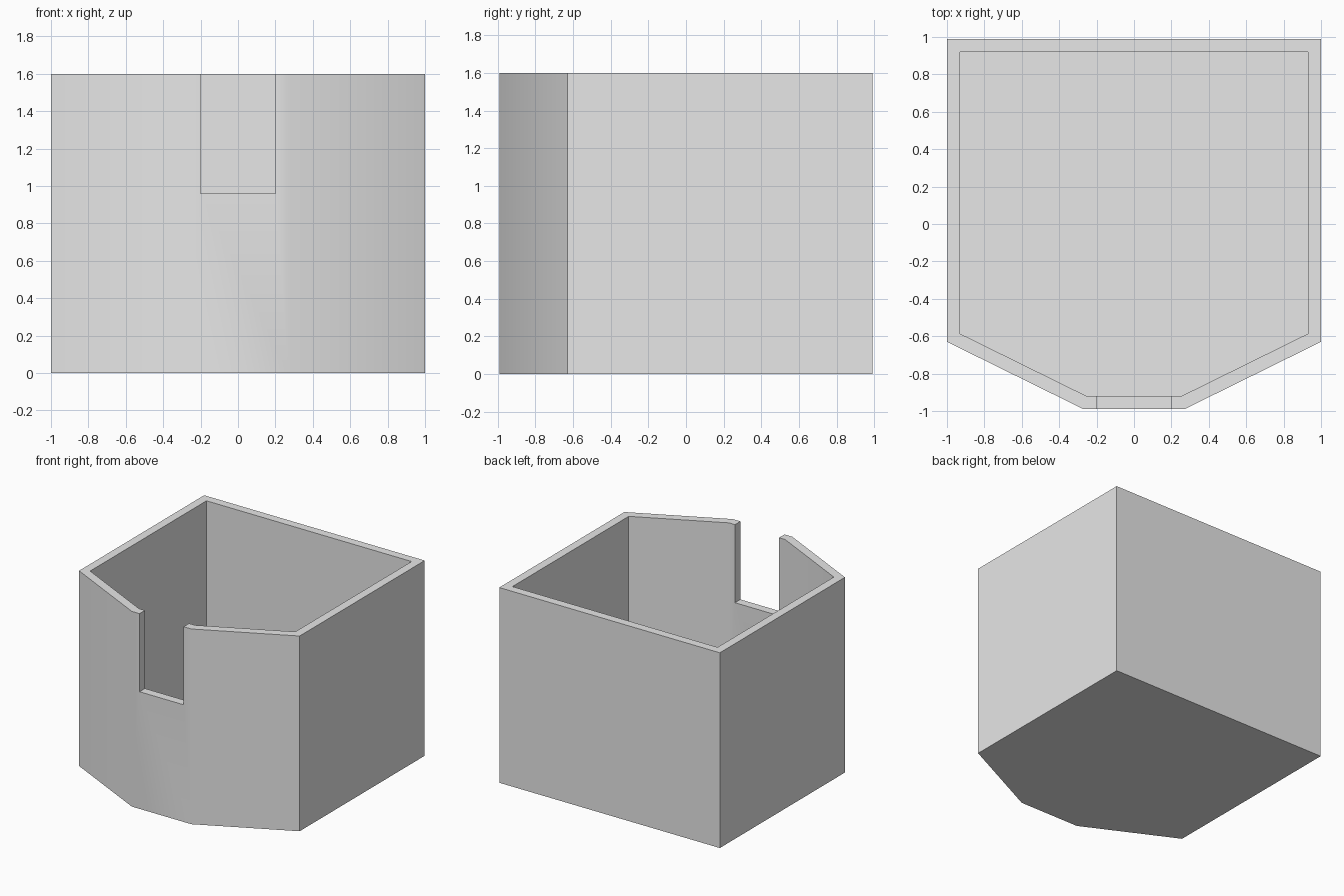
import bpy
import bmesh
import math

HEIGHT, WALL, FLOOR = 1.6, 0.07, 0.07
FRONT, BACK, SHOULDER = -0.99, 0.99, -0.63
SIDE, NOSE = 1.0, 0.27
SLOT_HALF, SLOT_BOTTOM = 0.2, 0.96

default = bpy.data.objects.get("Cube")
if default:
    bpy.data.objects.remove(default, do_unlink=True)

grey = bpy.data.materials.new("plain grey")
grey.use_nodes = True
color = (0.8, 0.8, 0.8, 1)
grey.diffuse_color = color
grey.node_tree.nodes["Principled BSDF"].inputs["Base Color"].default_value = color


def prism(name, half, z0, z1):
    """Extrude a mirrored plan, given as its right half from front to back."""
    plan = half + [(-x, y) for x, y in reversed(half)]
    bm = bmesh.new()
    base = bm.faces.new([bm.verts.new((x, y, z0)) for x, y in plan])
    top = bmesh.ops.extrude_face_region(bm, geom=[base])["geom"]
    verts = [v for v in top if isinstance(v, bmesh.types.BMVert)]
    bmesh.ops.translate(bm, verts=verts, vec=(0, 0, z1 - z0))
    bmesh.ops.recalc_face_normals(bm, faces=bm.faces[:])
    mesh = bpy.data.meshes.new(name)
    bm.to_mesh(mesh)
    bm.free()
    mesh.materials.append(grey)
    obj = bpy.data.objects.new(name, mesh)
    bpy.context.collection.objects.link(obj)
    return obj


def cut(target, cutter):
    cutter.hide_render = True
    mod = target.modifiers.new("cut", 'BOOLEAN')
    mod.operation, mod.solver, mod.object = 'DIFFERENCE', 'EXACT', cutter
    bpy.context.view_layer.objects.active = target
    bpy.ops.object.modifier_apply(modifier=mod.name)
    bpy.data.objects.remove(cutter, do_unlink=True)


# Outer shell with a tapered front
bin_body = prism("bin_body", [(NOSE, FRONT), (SIDE, SHOULDER), (SIDE, BACK)], 0, HEIGHT)

# Hollow inside, inset by an even wall thickness
slope = math.atan2(SHOULDER - FRONT, SIDE - NOSE)
nose_in = NOSE - WALL * math.tan(slope / 2)
shoulder_in = SHOULDER + WALL * math.tan((math.pi / 2 - slope) / 2)
cut(bin_body, prism("hollow_cutter", [
    (nose_in, FRONT + WALL), (SIDE - WALL, shoulder_in), (SIDE - WALL, BACK - WALL)],
    FLOOR, HEIGHT + 0.2))

# Slot in the front wall
cut(bin_body, prism("slot_cutter", [
    (SLOT_HALF, FRONT - 0.2), (SLOT_HALF, FRONT + 0.2)], SLOT_BOTTOM, HEIGHT + 0.2))

# Soft front bends, sharp corners
bpy.ops.object.select_all(action='DESELECT')
bin_body.select_set(True)
bpy.context.view_layer.objects.active = bin_body
bpy.ops.object.shade_smooth_by_angle(angle=math.radians(30))
